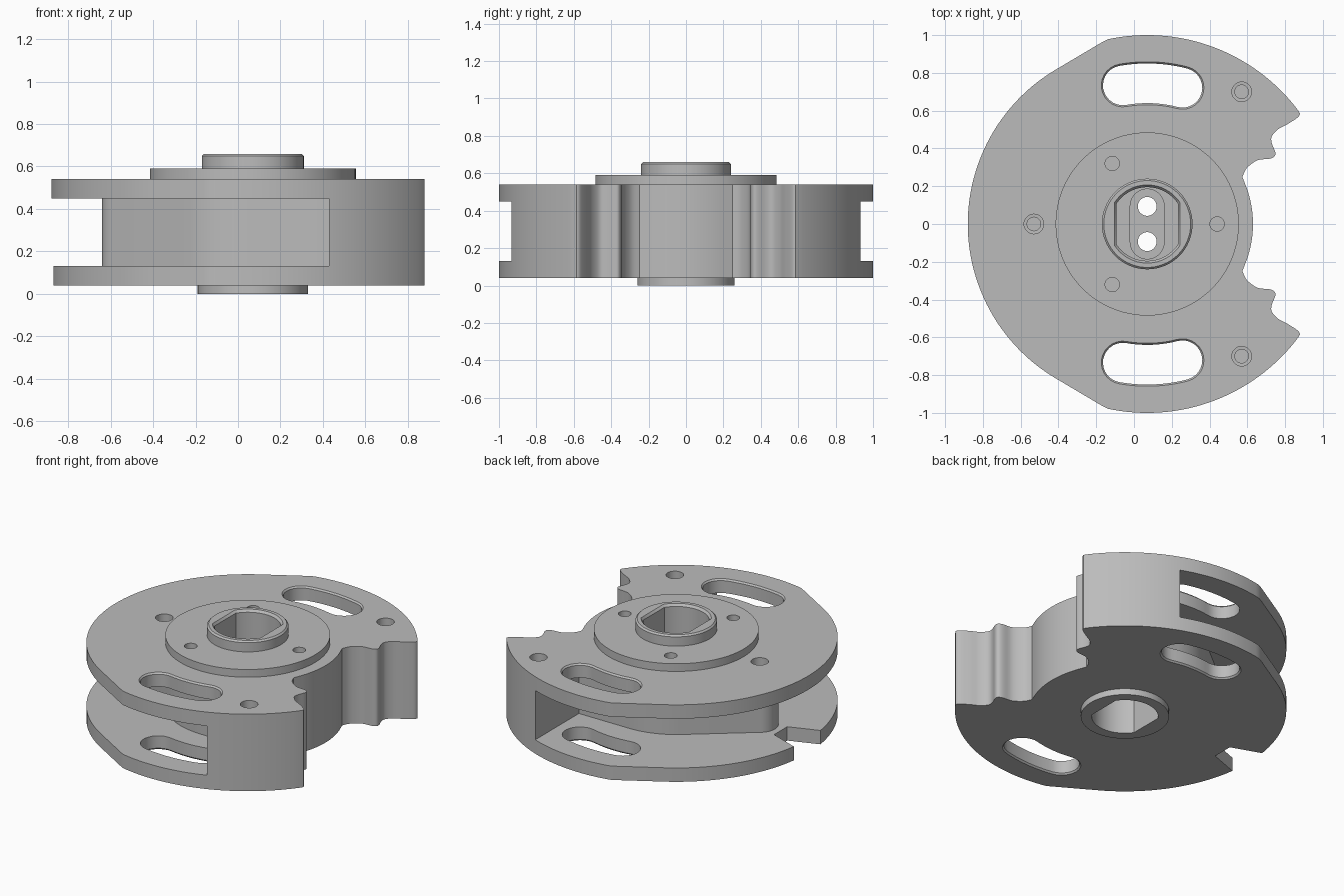
import bpy, bmesh, math
from math import cos, sin, radians, pi

if "Cube" in bpy.data.objects:
    bpy.data.objects.remove(bpy.data.objects["Cube"])

CX = 0.07  # x of the hub axis


def arc(x, y, r, a0, a1, n):
    """Points on an arc, angles in degrees."""
    return [(x + r * cos(radians(a0 + (a1 - a0) * i / n)),
             y + r * sin(radians(a0 + (a1 - a0) * i / n))) for i in range(n + 1)]


def circle(r, x=CX, y=0.0, n=64):
    return arc(x, y, r, 0, 360, n)[:-1]


def spline(pts, n=4):
    """Smooth curve through the points (Catmull-Rom)."""
    p = [pts[0]] + pts + [pts[-1]]
    out = []
    for i in range(1, len(p) - 2):
        for k in range(n):
            t = k / n
            out.append(tuple(0.5 * (2 * b + (c - a) * t + (2 * a - 5 * b + 4 * c - d) * t * t
                                    + (3 * b - a - 3 * c + d) * t ** 3)
                             for a, b, c, d in zip(p[i - 1], p[i], p[i + 1], p[i + 2])))
    return out + [pts[-1]]


def loft(name, rings):
    """Solid through stacked (outline, z) rings with equal point counts."""
    bm = bmesh.new()
    loops = [[bm.verts.new((x, y, z)) for x, y in pts] for pts, z in rings]
    bm.faces.new(loops[0][::-1])
    bm.faces.new(loops[-1])
    n = len(loops[0])
    for lo, hi in zip(loops, loops[1:]):
        for i in range(n):
            j = (i + 1) % n
            bm.faces.new((lo[i], lo[j], hi[j], hi[i]))
    bmesh.ops.recalc_face_normals(bm, faces=bm.faces)
    me = bpy.data.meshes.new(name)
    bm.to_mesh(me)
    bm.free()
    ob = bpy.data.objects.new(name, me)
    bpy.context.collection.objects.link(ob)
    return ob


def combine(ob, tool, op):
    """Apply a boolean and remove the helper."""
    tool.hide_render = True
    m = ob.modifiers.new("bool", 'BOOLEAN')
    m.operation, m.solver, m.object = op, 'EXACT', tool
    bpy.context.view_layer.objects.active = ob
    bpy.ops.object.modifier_apply(modifier=m.name)
    bpy.data.objects.remove(tool, do_unlink=True)


def cut(ob, rings):
    combine(ob, loft("cutter", rings), 'DIFFERENCE')


def add(ob, rings):
    combine(ob, loft("addition", rings), 'UNION')


# Outer outline: upper half from the right side round to the left, then mirrored
teeth = spline([(0.574, 0.249), (0.597, 0.296), (0.653, 0.337), (0.715, 0.345), (0.743, 0.357),
                (0.748, 0.38), (0.729, 0.43), (0.73, 0.465), (0.765, 0.503), (0.815, 0.53),
                (0.868, 0.565), (0.879, 0.585)])
half = (arc(CX, 0, 0.56, 0, 22, 10) + teeth + arc(CX, 0, 1.0, 37.2, 102, 40)
        + [(-0.165, 0.965)] + arc(CX, 0, 0.95, 121, 180, 36))
outline = half + [(x, -y) for x, y in half[-2:0:-1]]
body = loft("slotted_rotor", [(outline, 0.04), (outline, 0.54)])

# Deep groove between the flanges, leaving a teardrop core and the right block
t = math.degrees(math.acos((0.485 - 0.11) / 0.60))
core = ([(0.43, 0.485)] + arc(CX, 0, 0.485, 90, 180 - t, 14)
        + arc(-0.53, 0, 0.11, 180 - t, 180 + t, 24)
        + arc(CX, 0, 0.485, 180 + t, 270, 14) + [(0.43, -0.485)])
groove = core + [(0.43, -1.2), (-1.2, -1.2), (-1.2, 1.2), (0.43, 1.2)]
cut(body, [(groove, 0.13), (groove, 0.45)])

# Hub: raised disc, chamfered boss and lower spigot
add(body, [(circle(0.485, n=96), 0.50), (circle(0.485, n=96), 0.59)])
add(body, [(circle(0.24), 0.56), (circle(0.24), 0.65), (circle(0.23), 0.66)])
add(body, [(circle(0.26), 0.0), (circle(0.26), 0.08)])


# Curved slots through both flanges, chamfered outside
def slot(r, s):
    a, b, m = 75.5, 100, 0.745
    ends = [(CX + m * cos(radians(q)), m * sin(radians(q))) for q in (a, b)]
    pts = (arc(CX, 0, m + r, a, b, 12) + arc(*ends[1], r, b, b + 180, 14)[1:-1]
           + arc(CX, 0, m - r, b, a, 12) + arc(*ends[0], r, a - 180, a, 14)[1:-1])
    return [(x, y * s) for x, y in pts]


for s in (1, -1):
    cut(body, [(slot(0.127, s), 0.025), (slot(0.105, s), 0.05),
               (slot(0.105, s), 0.53), (slot(0.127, s), 0.555)])

# Tapered notch in the lower flange
notch = [(-0.68, -0.067), (-0.68, 0.067), (-0.88, 0.14), (-1.0, 0.18),
         (-1.0, -0.18), (-0.88, -0.14)]
cut(body, [(notch, 0.0), (notch, 0.2)])

# Counterbored screw holes
for x, y in ((-0.53, 0), (0.57, 0.70), (0.57, -0.70)):
    cut(body, [(circle(0.036, x, y, 32), 0.25), (circle(0.036, x, y, 32), 0.46),
               (circle(0.052, x, y, 32), 0.461), (circle(0.052, x, y, 32), 0.6)])

# Three plain holes in the hub disc
for a in (0, 120, 240):
    x, y = CX + 0.37 * cos(radians(a)), 0.37 * sin(radians(a))
    cut(body, [(circle(0.038, x, y, 32), 0.48), (circle(0.038, x, y, 32), 0.65)])


# Double-flat bore from both ends, with a web pierced by two holes
def double_flat(r, w):
    a = math.degrees(math.acos(w / r))
    return arc(CX, 0, r, a, 180 - a, 24) + arc(CX, 0, r, 180 + a, 360 - a, 24)


bore = double_flat(0.195, 0.162)
cut(body, [(bore, 0.34), (bore, 0.645), (double_flat(0.215, 0.18), 0.67)])
cut(body, [(bore, -0.05), (bore, 0.24)])
pocket = arc(CX, 0.095, 0.09, 0, 180, 20) + arc(CX, -0.095, 0.09, 180, 360, 20)
cut(body, [(pocket, 0.29), (pocket, 0.40)])
for y in (0.093, -0.093):
    cut(body, [(circle(0.05, CX, y, 32), 0.2), (circle(0.05, CX, y, 32), 0.36)])

# Single grey finish
mat = bpy.data.materials.new("plain grey")
mat.diffuse_color = (0.5, 0.5, 0.5, 1)
mat.use_nodes = True
mat.node_tree.nodes["Principled BSDF"].inputs["Base Color"].default_value = mat.diffuse_color
body.data.materials.clear()
body.data.materials.append(mat)
for p in body.data.polygons:
    p.material_index = 0
bpy.ops.object.select_all(action='DESELECT')
body.select_set(True)
bpy.context.view_layer.objects.active = body
bpy.ops.object.shade_smooth_by_angle(angle=radians(30))
